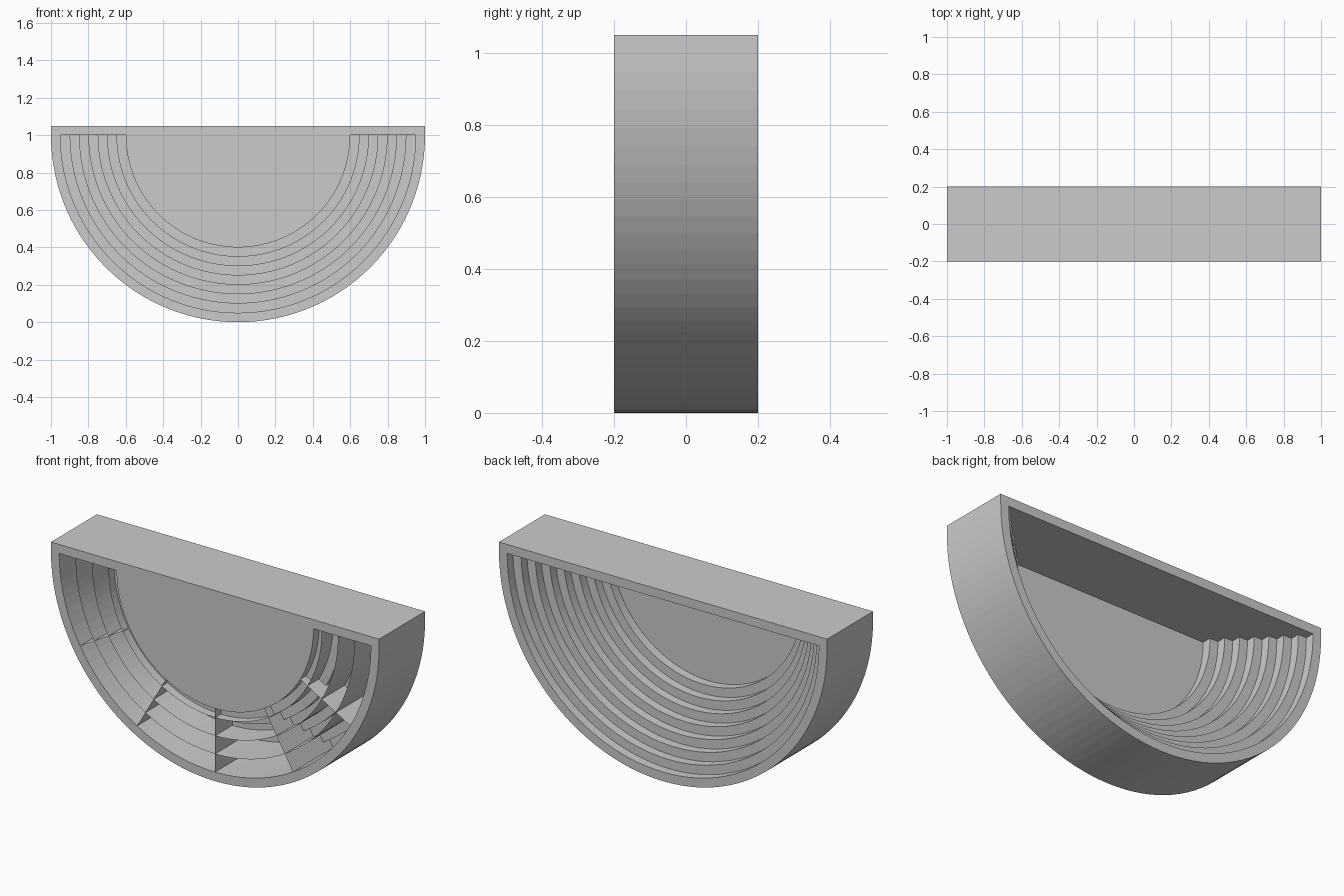
import bpy, bmesh
from math import pi, cos, sin

if "Cube" in bpy.data.objects:
    bpy.data.objects.remove(bpy.data.objects["Cube"])

SEG = 60            # facets over the half circle
CZ = 1.0            # height of the circle centre
STEP, COUNT = 0.05, 7


def point(r, y, a):
    return (-r * cos(a), y, CZ - r * sin(a))


def finish(name, bm):
    bmesh.ops.recalc_face_normals(bm, faces=bm.faces)
    me = bpy.data.meshes.new(name)
    bm.to_mesh(me)
    bm.free()
    ob = bpy.data.objects.new(name, me)
    bpy.context.collection.objects.link(ob)
    return ob


def sweep(name, profile, closed=False, disc=False):
    """Sweep an (r, y) profile through the lower half circle."""
    bm = bmesh.new()
    rows = [[bm.verts.new(point(r, y, pi * i / SEG)) for r, y in profile]
            for i in range(SEG + 1)]
    n = len(profile)
    for a, b in zip(rows, rows[1:]):
        for j in range(n if closed else n - 1):
            k = (j + 1) % n
            bm.faces.new((a[j], a[k], b[k], b[j]))
    if disc:
        bm.faces.new([row[-1] for row in rows])
    return finish(name, bm)


# top slab
bm = bmesh.new()
bmesh.ops.create_cube(bm, size=1)
bmesh.ops.scale(bm, vec=(2, 0.4, 0.05), verts=bm.verts)
bmesh.ops.translate(bm, vec=(0, 0, CZ + 0.025), verts=bm.verts)
finish("top_slab", bm)

# half-round outer rim
sweep("outer_rim", [(0.95, -0.2), (1, -0.2), (1, 0.2), (0.95, 0.2)], closed=True)

# stepped bowl, open to the back, with its flat floor flush with the front
stairs = [(0.95, 0.15)]
for i in range(COUNT):
    r, y = 0.9 - i * STEP, 0.15 - i * STEP
    stairs += [(r, y), (r, y - STEP)]
sweep("stepped_bowl", stairs, disc=True)

# thin curved ribs behind the steps
for i, (r, y) in enumerate([(0.85, 0.05), (0.75, -0.05), (0.65, -0.15)]):
    sweep(f"curved_rib_{i + 1}", [(r, -0.2), (r, y)])

# thin radial ribs following the step outline
for i in range(1, 6):
    bm = bmesh.new()
    outline = stairs + [(0.95, -0.2)]
    bm.faces.new([bm.verts.new(point(r, y, pi * i / 6)) for r, y in outline])
    finish(f"radial_rib_{i}", bm)
